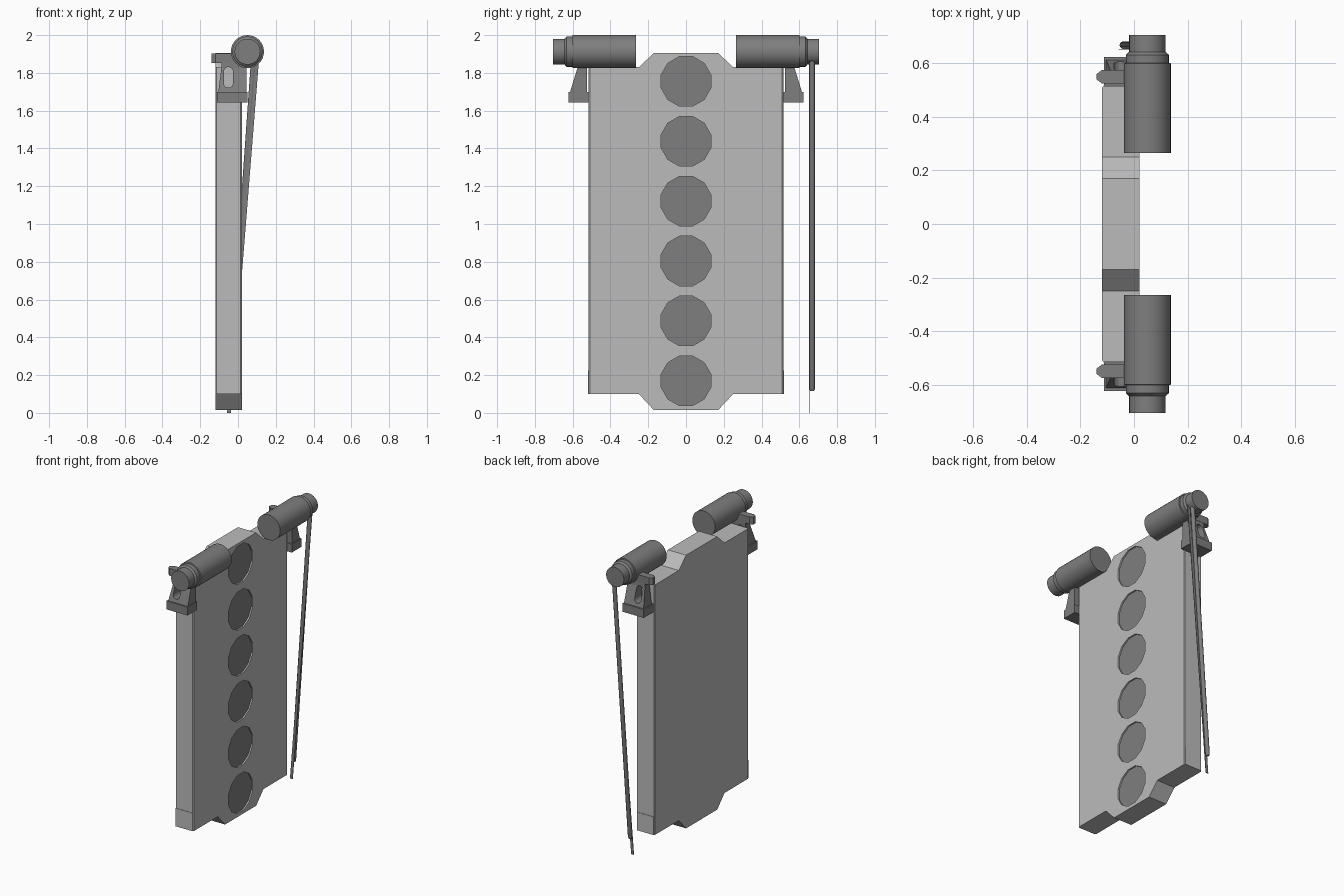
import bpy, bmesh, math
from mathutils import Vector

cube = bpy.data.objects.get("Cube")
if cube:
    bpy.data.objects.remove(cube, do_unlink=True)


def material(name, grey):
    m = bpy.data.materials.new(name)
    m.use_nodes = True
    colour = (grey, grey, grey, 1)
    m.diffuse_color = colour
    m.node_tree.nodes["Principled BSDF"].inputs["Base Color"].default_value = colour
    return m


LIGHT = material("light grey", 0.5)
DARK = material("dark grey", 0.21)


def finish(name, bm, mat, smooth=False):
    bmesh.ops.recalc_face_normals(bm, faces=bm.faces)
    me = bpy.data.meshes.new(name)
    bm.to_mesh(me)
    bm.free()
    ob = bpy.data.objects.new(name, me)
    bpy.context.collection.objects.link(ob)
    me.materials.append(mat)
    if smooth:
        bpy.ops.object.select_all(action='DESELECT')
        ob.select_set(True)
        bpy.context.view_layer.objects.active = ob
        bpy.ops.object.shade_smooth_by_angle(angle=math.radians(35))
    return ob


def loft(bm, rings):
    """Skin a list of equal-length point rings and cap both ends."""
    vs = [[bm.verts.new(p) for p in r] for r in rings]
    n = len(vs[0])
    for a, b in zip(vs, vs[1:]):
        for i in range(n):
            j = (i + 1) % n
            bm.faces.new((a[i], a[j], b[j], b[i]))
    bm.faces.new(vs[0])
    bm.faces.new(vs[-1][::-1])


def rect(x0, x1, y0, y1, z):
    return [(x0, y0, z), (x1, y0, z), (x1, y1, z), (x0, y1, z)]


def cut(ob, cutter):
    """Apply a boolean difference and discard the cutter."""
    cutter.hide_render = True
    mod = ob.modifiers.new("cut", 'BOOLEAN')
    mod.object = cutter
    mod.solver = 'EXACT'
    dg = bpy.context.evaluated_depsgraph_get()
    me = bpy.data.meshes.new_from_object(ob.evaluated_get(dg))
    ob.modifiers.clear()
    ob.data = me
    bpy.data.objects.remove(cutter, do_unlink=True)


# Main panel with a tab at top and bottom
BACK, FACE = -0.12, 0.02
half = [(0.515, 0.1), (0.515, 1.83), (0.25, 1.83), (0.17, 1.905)]
outline = half + [(-y, z) for y, z in reversed(half)]
outline += [(-0.25, 0.1), (-0.17, 0.015), (0.17, 0.015), (0.25, 0.1)]
bm = bmesh.new()
loft(bm, [[(x, y, z) for y, z in outline] for x in (BACK, FACE)])
corners = [e for e in bm.edges
           if all(abs(v.co.y) > 0.5 for v in e.verts)
           and abs(e.verts[0].co.z - e.verts[1].co.z) > 1]
bmesh.ops.bevel(bm, geom=corners, offset=0.006, segments=1, affect='EDGES')
panel = finish("panel", bm, LIGHT)

# Six round recesses with dark floors
bm = bmesh.new()
FLOOR = FACE - 0.01
for i in range(6):
    zc = 0.17 + i * 0.317
    ring = [(0.136 * math.cos(a), zc + 0.136 * math.sin(a))
            for a in [math.radians(15 + 30 * k) for k in range(12)]]
    loft(bm, [[(x, y, z) for y, z in ring] for x in (FLOOR, FACE + 0.05)])
cut(panel, finish("recess_cutter", bm, LIGHT))
panel.data.materials.clear()
panel.data.materials.append(LIGHT)
panel.data.materials.append(DARK)
for p in panel.data.polygons:
    p.material_index = int(abs(p.center.x - FLOOR) < 0.001 and p.normal.x > 0.9)

# Parts repeated at the front and back edges
for s, side in ((-1, "front"), (1, "back")):
    # Stepped tube
    profile = [(0.265, 0.0875), (0.6, 0.0875), (0.602, 0.08), (0.632, 0.08),
               (0.643, 0.068), (0.705, 0.068)]
    bm = bmesh.new()
    loft(bm, [[(0.05 + r * math.cos(a), s * y, 1.9125 + r * math.sin(a))
               for a in [math.tau * k / 32 for k in range(32)]]
              for y, r in profile])
    finish(side + "_tube", bm, DARK, True)

    # Bracket foot
    bm = bmesh.new()
    loft(bm, [rect(-0.112, 0.05, s * 0.517, s * 0.623, z) for z in (1.642, 1.7)])
    finish(side + "_bracket_foot", bm, DARK)

    # Tapered bracket post with a rounded slot
    bm = bmesh.new()
    loft(bm, [rect(-0.105, 0.045, s * 0.525, s * 0.615, 1.695),
              rect(-0.088, 0.045, s * 0.525, s * 0.575, 1.825),
              rect(-0.088, 0.04, s * 0.525, s * 0.572, 1.885)])
    post = finish(side + "_bracket_post", bm, DARK)
    bm = bmesh.new()
    slot = []
    for k in range(12):
        a = math.radians(15 + 30 * k)
        zc = 1.806 if math.sin(a) > 0 else 1.746
        slot.append((-0.051 + 0.025 * math.cos(a), zc + 0.025 * math.sin(a)))
    loft(bm, [[(x, s * y, z) for x, z in slot] for y in (0.5, 0.7)])
    cut(post, finish("slot_cutter", bm, DARK))

    # Clamp arm with a chamfered end
    bm = bmesh.new()
    arm = [(0.03, 0.525), (-0.12, 0.525), (-0.14, 0.54),
           (-0.14, 0.56), (-0.12, 0.575), (0.03, 0.575)]
    loft(bm, [[(x, s * y, z) for x, y in arm] for z in (1.853, 1.903)])
    finish(side + "_clamp_arm", bm, DARK)

    # Thin edge plate near the foot of the panel
    bm = bmesh.new()
    loft(bm, [rect(BACK + 0.006, FACE - 0.006, s * 0.51, s * 0.518, z)
              for z in (0.1, 0.225)])
    finish(side + "_edge_plate", bm, LIGHT)

# Hanging rod
bm = bmesh.new()
low, high = Vector((-0.04, 0.668, 0.115)), Vector((0.084, 0.668, 1.89))
circle = [(0.014 * math.cos(a), 0.014 * math.sin(a))
          for a in [math.tau * k / 12 for k in range(12)]]
loft(bm, [[(p.x + f * u, p.y + f * v, p.z) for u, v in circle]
          for p, f in ((low, 0.7), (low + Vector((0, 0, 0.01)), 1), (high, 1))])
finish("hanging_rod", bm, DARK, True)

# Flat strap beside the rod
bm = bmesh.new()
loft(bm, [rect(x - 0.01, x + 0.01, 0.651, 0.654, z)
          for x, z in ((-0.048, 0), (0.102, 1.88))])
finish("hanging_strap", bm, DARK)
